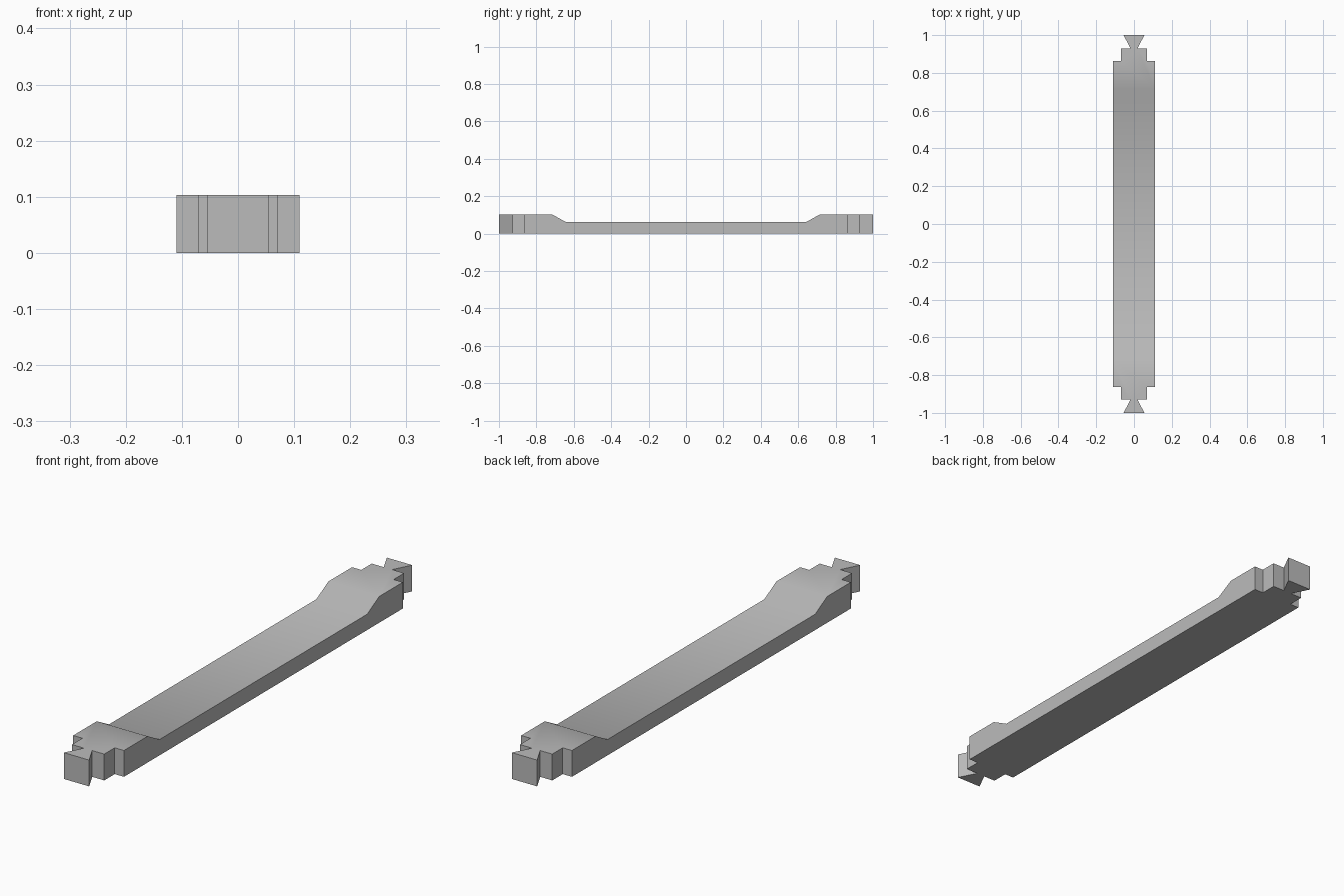
import bpy, bmesh, math

cube = bpy.data.objects.get("Cube")
if cube:
    bpy.data.objects.remove(cube, do_unlink=True)

HEIGHT, WAIST = 0.103, 0.062
RAMP_OUT, RAMP_IN = 0.717, 0.642

grey = bpy.data.materials.new("plain_grey")
grey.use_nodes = True
colour = (0.5, 0.5, 0.5, 1)
grey.diffuse_color = colour
grey.node_tree.nodes["Principled BSDF"].inputs["Base Color"].default_value = colour

# Plan outline of one quarter: shoulder, step, neck and dovetail
quarter = [(0.11, 0.863), (0.07, 0.863), (0.07, 0.928),
           (0.018, 0.928), (0.055, 1.0)]
back = quarter + [(-x, y) for x, y in reversed(quarter)]
outline = back + [(-x, -y) for x, y in back]

# Extrude the plan into a solid bar
bm = bmesh.new()
base = bm.faces.new([bm.verts.new((x, y, 0)) for x, y in outline])
top = bmesh.ops.extrude_face_region(bm, geom=[base])["geom"]
for v in top:
    if isinstance(v, bmesh.types.BMVert):
        v.co.z = HEIGHT

# Cut across the bar at the ramps, then lower the waist between them
for y in (-RAMP_OUT, -RAMP_IN, RAMP_IN, RAMP_OUT):
    bmesh.ops.bisect_plane(bm, geom=bm.verts[:] + bm.edges[:] + bm.faces[:],
                           plane_co=(0, y, 0), plane_no=(0, 1, 0))
for v in bm.verts:
    if v.co.z > WAIST and abs(v.co.y) < RAMP_IN + 0.01:
        v.co.z = WAIST
bmesh.ops.recalc_face_normals(bm, faces=bm.faces[:])

mesh = bpy.data.meshes.new("dovetailed_bar")
bm.to_mesh(mesh)
bm.free()
mesh.materials.append(grey)
bar = bpy.data.objects.new("dovetailed_bar", mesh)
bpy.context.collection.objects.link(bar)

# Soften the ramps, keep the corners sharp
bpy.ops.object.select_all(action='DESELECT')
bar.select_set(True)
bpy.context.view_layer.objects.active = bar
bpy.ops.object.shade_smooth_by_angle(angle=math.radians(40))
